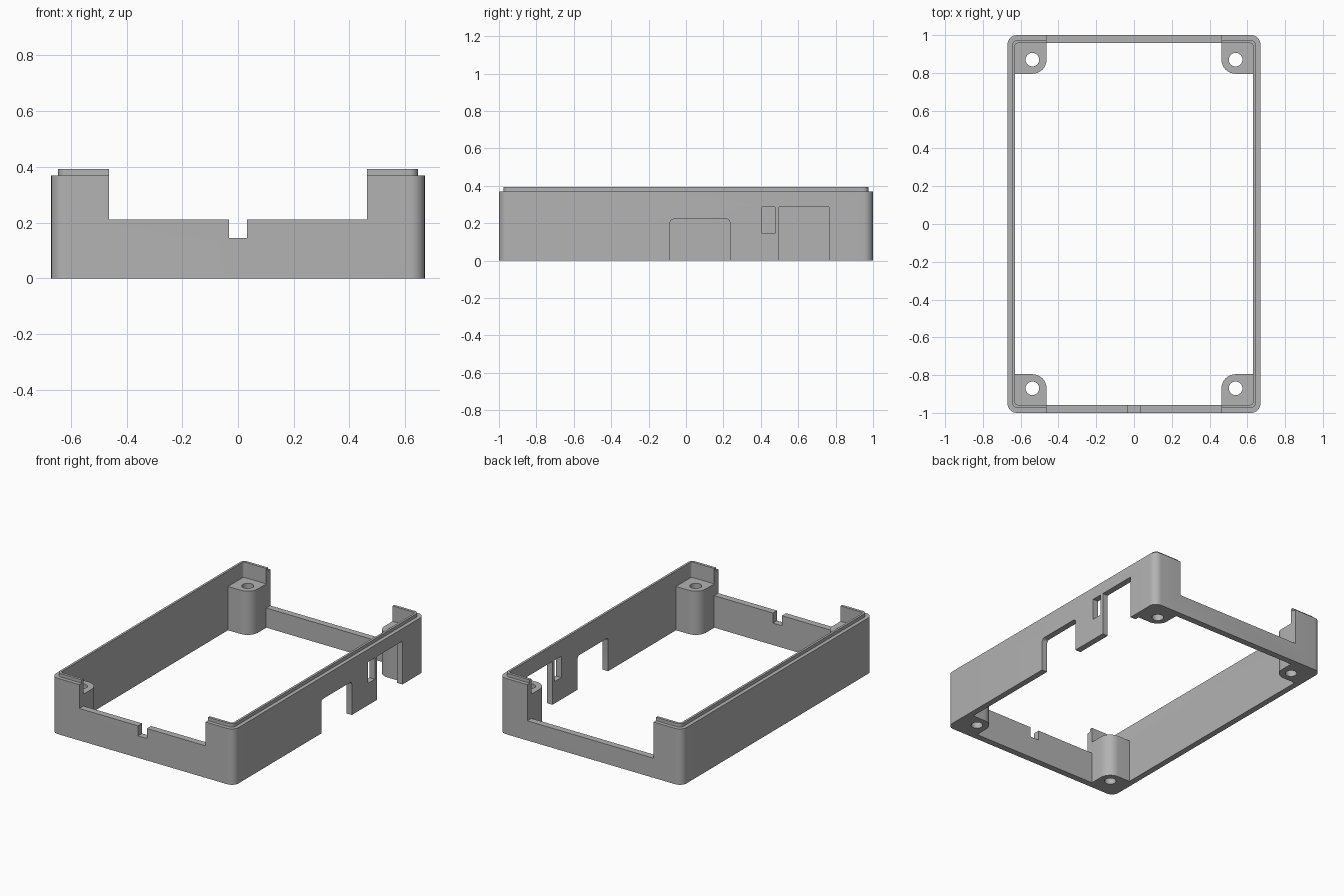
import bpy, bmesh, math

if "Cube" in bpy.data.objects:
    bpy.data.objects.remove(bpy.data.objects["Cube"])

grey = bpy.data.materials.new("plain_grey")
grey.diffuse_color = (0.45, 0.45, 0.45, 1)
grey.use_nodes = True
grey.node_tree.nodes["Principled BSDF"].inputs["Base Color"].default_value = grey.diffuse_color


def rounded_outline(x0, x1, y0, y1, radii, steps=8):
    """Rectangle outline, counter-clockwise; radii for (x1,y1) (x0,y1) (x0,y0) (x1,y0)."""
    pts = []
    corners = [(x1, y1, -1, -1), (x0, y1, 1, -1), (x0, y0, 1, 1), (x1, y0, -1, 1)]
    for i, ((x, y, sx, sy), r) in enumerate(zip(corners, radii)):
        if r == 0:
            pts.append((x, y))
            continue
        for k in range(steps + 1):
            a = math.pi / 2 * (i + k / steps)
            pts.append((x + sx * r + r * math.cos(a), y + sy * r + r * math.sin(a)))
    return pts


def prism(name, outline, lo, hi, axis="z"):
    """Extrude an outline along z, or along x with the outline read as (y, z)."""
    place = (lambda p, h: (p[0], p[1], h)) if axis == "z" else (lambda p, h: (h, p[0], p[1]))
    bm = bmesh.new()
    low = [bm.verts.new(place(p, lo)) for p in outline]
    high = [bm.verts.new(place(p, hi)) for p in outline]
    n = len(outline)
    bm.faces.new(low[::-1])
    bm.faces.new(high)
    for i in range(n):
        j = (i + 1) % n
        bm.faces.new((low[i], low[j], high[j], high[i]))
    bmesh.ops.recalc_face_normals(bm, faces=bm.faces)
    mesh = bpy.data.meshes.new(name)
    bm.to_mesh(mesh)
    bm.free()
    mesh.materials.append(grey)
    ob = bpy.data.objects.new(name, mesh)
    bpy.context.collection.objects.link(ob)
    return ob


def combine(target, other, operation):
    mod = target.modifiers.new(operation.lower(), "BOOLEAN")
    mod.operation = operation
    mod.solver = "EXACT"
    mod.object = other
    bpy.context.view_layer.objects.active = target
    bpy.ops.object.modifier_apply(modifier=mod.name)
    bpy.data.objects.remove(other)


# outer shell with a stepped lip, hollowed right through
case = prism("case_frame", rounded_outline(-.67, .67, -1, 1, [.05] * 4), 0, .37)
lip = prism("lip", rounded_outline(-.645, .645, -.975, .975, [.03] * 4), .3, .392)
combine(case, lip, "UNION")
cavity = prism("cavity", rounded_outline(-.63, .63, -.957, .957, [.015] * 4), -.1, .5)
combine(case, cavity, "DIFFERENCE")

# corner screw posts, each rounded on its inward corner
for sx in (-1, 1):
    for sy in (-1, 1):
        xs = sorted((sx * .463, sx * .65))
        ys = sorted((sy * .795, sy * .98))
        inward = {(-1, -1): 0, (1, -1): 1, (1, 1): 2, (-1, 1): 3}[sx, sy]
        radii = [.075 if i == inward else 0 for i in range(4)]
        post = prism("post", rounded_outline(*xs, *ys, radii), 0, .29)
        combine(case, post, "UNION")
        cx, cy, r = sx * .538, sy * .87, .036
        hole = prism("hole", rounded_outline(cx - r, cx + r, cy - r, cy + r, [r] * 4), -.1, .5)
        combine(case, hole, "DIFFERENCE")

# openings in the front and back walls: (x0, x1, y0, y1, bottom)
for x0, x1, y0, y1, z in ((-.463, .463, -1.1, -.94, .212),
                          (-.033, .033, -1.1, -.94, .145),
                          (-.463, .463, .94, 1.1, .13)):
    cut = prism("cut", rounded_outline(x0, x1, y0, y1, [0] * 4), z, .6)
    combine(case, cut, "DIFFERENCE")

# port openings in the right wall: (y0, y1, z0, z1, top corner radius)
for y0, y1, z0, z1, r in ((-.085, .235, -.1, .222, .02),
                          (.405, .475, .145, .287, 0),
                          (.498, .765, -.1, .287, 0)):
    cut = prism("port", rounded_outline(y0, y1, z0, z1, [r, r, 0, 0], 4), .6, .75, "x")
    combine(case, cut, "DIFFERENCE")

bpy.ops.object.select_all(action="DESELECT")
case.select_set(True)
bpy.context.view_layer.objects.active = case
bpy.ops.object.shade_smooth_by_angle(angle=math.radians(30))
